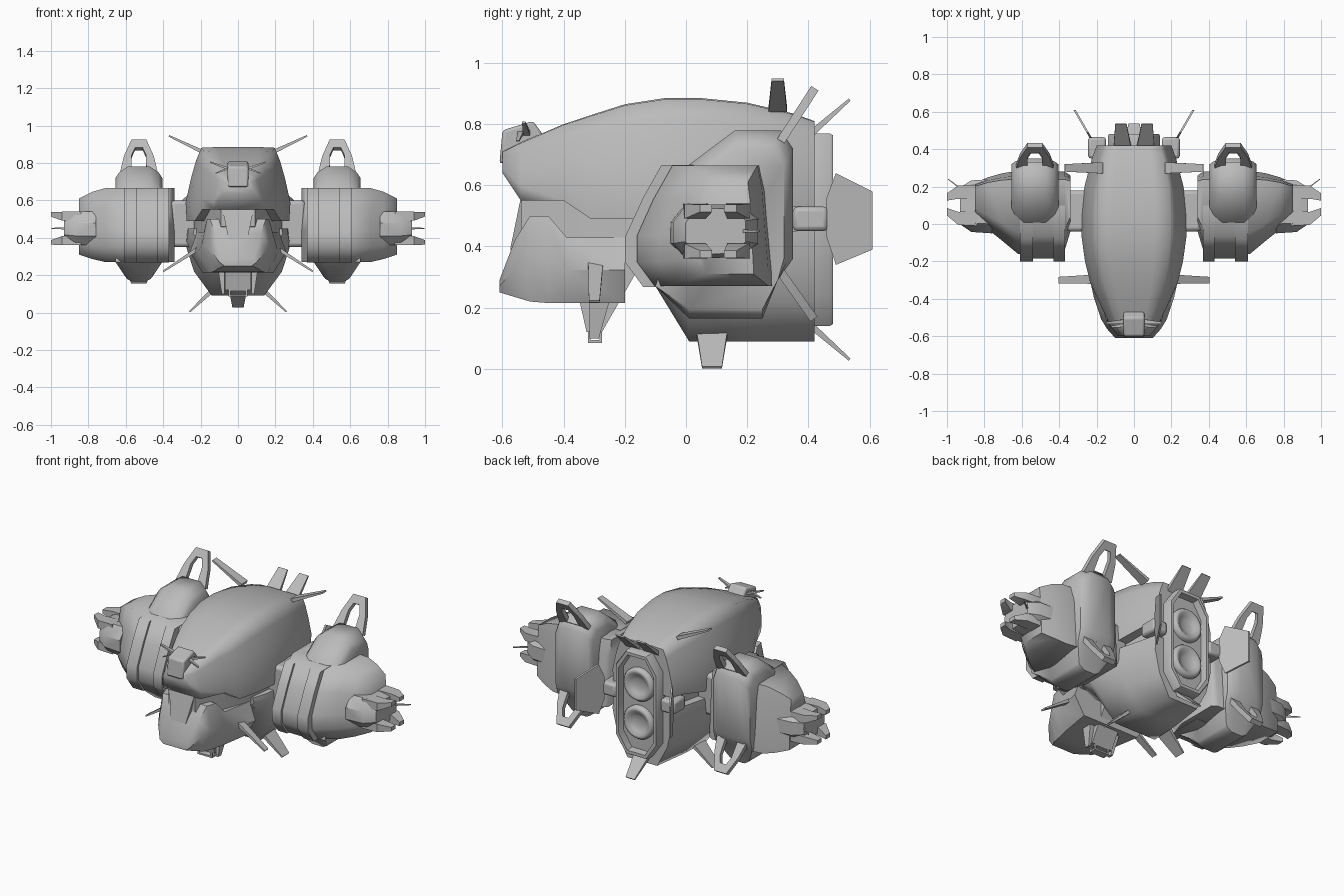
import bpy, bmesh, math
from mathutils import Vector

cube = bpy.data.objects.get("Cube")
if cube:
    bpy.data.objects.remove(cube, do_unlink=True)

grey = bpy.data.materials.new("hull grey")
grey.use_nodes = True
grey.diffuse_color = (0.5, 0.5, 0.5, 1)
grey.node_tree.nodes["Principled BSDF"].inputs["Base Color"].default_value = (0.5, 0.5, 0.5, 1)


def finish(name, bm, mirror=False, bevel=0, angle=35):
    """Turn a bmesh into an object, with optional bevel and left-right mirror."""
    bmesh.ops.recalc_face_normals(bm, faces=bm.faces)
    mesh = bpy.data.meshes.new(name)
    bm.to_mesh(mesh)
    bm.free()
    mesh.materials.append(grey)
    obj = bpy.data.objects.new(name, mesh)
    bpy.context.collection.objects.link(obj)
    bpy.ops.object.select_all(action="DESELECT")
    obj.select_set(True)
    bpy.context.view_layer.objects.active = obj
    bpy.ops.object.shade_smooth_by_angle(angle=math.radians(angle))
    if bevel:
        mod = obj.modifiers.new("bevel", "BEVEL")
        mod.width, mod.segments, mod.limit_method = bevel, 2, "ANGLE"
    if mirror:
        obj.modifiers.new("mirror", "MIRROR").use_mirror_merge = False
    return obj


def loft(name, rings, **kw):
    """Skin a list of equal-length rings and cap both ends."""
    bm = bmesh.new()
    loops = [[bm.verts.new(p) for p in ring] for ring in rings]
    n = len(loops[0])
    for a, b in zip(loops, loops[1:]):
        for i in range(n):
            j = (i + 1) % n
            bm.faces.new((a[i], a[j], b[j], b[i]))
    bm.faces.new(loops[0])
    bm.faces.new(loops[-1])
    return finish(name, bm, **kw)


def hull(name, stations, half, **kw):
    """Loft along y; stations are (y, top, bottom, half width), half is the right side shape."""
    shape = half + [(-u, v) for u, v in reversed(half)]
    return loft(name, [[(u * w, y, zb + v * (zt - zb)) for u, v in shape]
                       for y, zt, zb, w in stations], **kw)


def prism(name, outline, x0, x1, **kw):
    """Extrude a (y, z) outline across x."""
    return loft(name, [[(x, y, z) for y, z in outline] for x in (x0, x1)], **kw)


def box(name, x, y, z, **kw):
    return prism(name, [(y[0], z[0]), (y[1], z[0]), (y[1], z[1]), (y[0], z[1])], *x, **kw)


def blade(name, base, tip, w0, w1, across, thick=0.022, mirror=True):
    """Thin tapered fin running from base to tip."""
    base, tip, side = Vector(base), Vector(tip), Vector(across)
    normal = (tip - base).cross(side).normalized()
    rings = []
    for p, w, t in ((base, w0, thick), (tip, w1, thick * 0.4)):
        rings.append([p + side * a * w / 2 + normal * b * t / 2
                      for a, b in ((-1, -1), (1, -1), (1, 1), (-1, 1))])
    return loft(name, rings, mirror=mirror)


# Central body: upper shell, recessed core, lower shell and jaw
hull("upper_hull", [(-.6, .71, .64, .085), (-.54, .74, .55, .13), (-.4, .80, .55, .195),
                    (-.31, .83, .49, .235), (-.2, .865, .49, .262), (-.07, .885, .49, .28),
                    (.05, .885, .49, .28), (.2, .87, .5, .265), (.35, .835, .53, .225),
                    (.42, .81, .53, .2)],
     [(.4, 1), (.7, .99), (.8, .82), (.9, .57), (1, .25), (.98, 0)], angle=65)
hull("core", [(-.54, .57, .46, .09), (-.4, .57, .38, .15), (-.2, .57, .38, .22),
              (0, .57, .38, .24), (.4, .57, .38, .16)], [(1, 1), (1, 0)])
hull("lower_hull", [(-.19, .45, .34, .24), (-.1, .45, .27, .27), (.01, .45, .09, .28),
                    (.2, .45, .09, .26), (.42, .45, .09, .2)],
     [(.97, 1), (1, .75), (.84, .36), (.5, 0)], angle=65)
hull("jaw", [(-.61, .29, .25, .1), (-.56, .42, .235, .145), (-.51, .5, .22, .175),
             (-.45, .5, .215, .195), (-.39, .43, .215, .215), (-.2, .43, .215, .258)],
     [(.85, 1), (1, .5), (.74, 0)], angle=40)
loft("nose_panel", [[(s * w, y + d, z) for s, d in ((-1, 0), (1, 0), (1, .06), (-1, .06))]
                    for w, y, z in ((.05, -.575, .39), (.085, -.54, .56))])

# Nose sensor and its whiskers
prism("nose_sensor", [(-.61, .67), (-.6, .78), (-.5, .81), (-.46, .755), (-.5, .7)],
      -.055, .055, bevel=.01)
blade("nose_whisker", (.04, -.52, .765), (.15, -.53, .805), .025, .012, (0, 1, 0), .015)
blade("nose_whisker_low", (.04, -.54, .775), (.12, -.55, .745), .02, .01, (0, 1, 0), .012)

# Chin strut with two claws and a small tow loop
prism("chin_strut", [(-.35, .23), (-.325, .12), (-.275, .12), (-.16, .32), (-.2, .38)], -.07, .07)
blade("chin_claw", (.09, -.28, .24), (.08, -.3, .1), .07, .03, (0, 1, 0), .035)
for z in (.09, .12):
    box("chin_loop_bar", (-.05, .05), (-.32, -.275), (z - .005, z + .005))
for y in (-.32, -.283):
    box("chin_loop_post", (.04, .05), (y, y + .008), (.09, .12), mirror=True)

# Rear engine frame with a sunken panel
octagon = [(-.07, .14), (.07, .14), (.14, .24), (.14, .67), (.07, .77),
           (-.07, .77), (-.14, .67), (-.14, .24)]
steps = [(.4, 1), (.47, 1), (.48, .96), (.48, .84), (.44, .8)]
loft("engine_frame", [[(x * s, y, .455 + (z - .455) * (s * .5 + .5)) for x, z in octagon]
                      for y, s in steps])

# Two round thrusters, each a turned profile
for label, zc in (("upper", .57), ("lower", .34)):
    turned = [(.1, .43), (.1, .455), (.09, .47), (.075, .47), (.055, .455), (.03, .445)]
    loft(label + "_thruster", [[(r * math.cos(a * math.tau / 32), y,
                                 zc + r * math.sin(a * math.tau / 32)) for a in range(32)]
                               for r, y in turned], angle=65)

# Body fins
blade("top_side_fin", (.17, .3, .85), (.37, .3, .945), .06, .04, (0, 1, 0))
blade("top_rear_fin", (.062, .41, .77), (.07, .535, .88), .095, .06, (1, 0, 0))
blade("bottom_rear_fin", (0, .41, .14), (0, .535, .03), .1, .06, (1, 0, 0), mirror=False)
blade("belly_fin", (.14, .085, .115), (.26, .085, .004), .1, .065, (0, 1, 0))
blade("cheek_fin", (.2, -.295, .35), (.4, -.3, .22), .05, .035, (0, 1, 0))

# Rudders on brackets beside the engine frame
prism("rudder_bracket", [(.35, .45), (.465, .45), (.465, .53), (.35, .53)], .15, .245,
      mirror=True, bevel=.015)
rudder = [(.46, .43), (.49, .34), (.61, .39), (.61, .58), (.49, .64), (.46, .56)]
loft("rudder", [[(.225 + (y - .46) * .58 + t, y, z) for y, z in rudder] for t in (0, .012)],
     mirror=True)

# Side pods: tapered shell, front guard, vertical column
box("pod_joint", (.2, .36), (-.04, .18), (.35, .6), mirror=True, bevel=.02)
side = [(0, .2), (0, .42), (.12, .72), (.26, 1), (.9, 1), (.94, .8), (1, .1), (1, 0), (.13, 0)]
pod = [(.34, -.04, .26, .27, .665), (.37, -.14, .28, .27, .665), (.62, -.16, .285, .27, .665),
       (.71, -.085, .27, .27, .665), (.78, -.03, .25, .287, .645), (.85, .04, .22, .31, .61)]
loft("pod_shell", [[(x, yf + u * (yb - yf), zb + v * (zt - zb)) for u, v in side]
                   for x, yf, yb, zb, zt in pod], mirror=True, angle=65)
for x0, x1, cut in ((.37, .43, 0), (.43, .54, .015), (.54, .61, 0)):
    prism("pod_guard", [(-.2 + cut, .35), (-.2 + cut, .43), (-.14 + cut, .56), (-.08 + cut, .667),
                        (.1, .667), (.1, .268), (-.14 + cut, .268)], x0, x1, mirror=True, angle=65)
column = [(-.1, .27), (0, .66), (.08, .72), (.16, .78), (.31, .78), (.35, .72), (.35, .36),
          (.3, .29), (.25, .165), (.01, .165)]
rings = []
for off, shrink in ((-.125, .06), (-.105, .03), (-.06, 0), (.06, 0), (.105, .03), (.125, .06)):
    rings.append([(.53 + off * (.6 if z < .2 else 1), y - shrink * .5 * (y > .3),
                   z - shrink * (z > .65) + shrink * .5 * (z < .2)) for y, z in column])
loft("pod_column", rings, mirror=True, angle=50)


def loop_fin(name, base, direction):
    """Tapered plate with a long hole, leaning back from the pod."""
    up = Vector(direction).normalized()
    normal = up.cross(Vector((1, 0, 0)))
    outer = [(-.1, 0), (-.08, .1), (-.04, .205), (.04, .205), (.08, .1), (.1, 0)]
    inner = [(-.04, .02), (-.038, .11), (-.02, .155), (.02, .155), (.038, .11), (.04, .02)]
    bm = bmesh.new()
    loops = [[bm.verts.new(Vector(base) + Vector((u, 0, 0)) + up * v + normal * t) for u, v in pts]
             for pts, t in ((outer, -.014), (outer, .014), (inner, .014), (inner, -.014))]
    for a, b in zip(loops, loops[1:] + loops[:1]):
        for i in range(6):
            j = (i + 1) % 6
            bm.faces.new((a[i], a[j], b[j], b[i]))
    finish(name, bm, mirror=True)


loop_fin("upper_loop_fin", (.53, .31, .745), (0, .11, .17))
loop_fin("lower_loop_fin", (.53, .3, .33), (0, .12, -.17))

# Claw at the outer end of each pod: a tapered hub with four horns
hub = [(-.05, .41), (0, .36), (.18, .365), (.24, .41), (.24, .49), (.18, .535), (0, .54), (-.05, .48)]
loft("claw_hub", [[(x, .1 + (y - .1) * s, .45 + (z - .45) * t) for y, z in hub]
                  for x, s, t in ((.76, 1, 1), (.87, .95, 1), (.93, .68, .85))], mirror=True)
for label, z0, z1 in (("lower", .385, .375), ("upper", .515, .525)):
    for y0, y1 in ((.03, .065), (.17, .145)):
        loft(label + "_claw_horn", [[(x, y + a * w, z + b * h) for a, b in
                                     ((-1, -1), (1, -1), (1, 1), (-1, 1))]
                                    for x, y, z, w, h in ((.84, y0, z0, .04, .025),
                                                          (.94, y0, z0, .035, .024),
                                                          (1, y1, z1, .02, .012))], mirror=True)
blade("claw_whisker", (.9, .17, .45), (.995, .24, .45), .012, .006, (0, 0, 1), .01)
